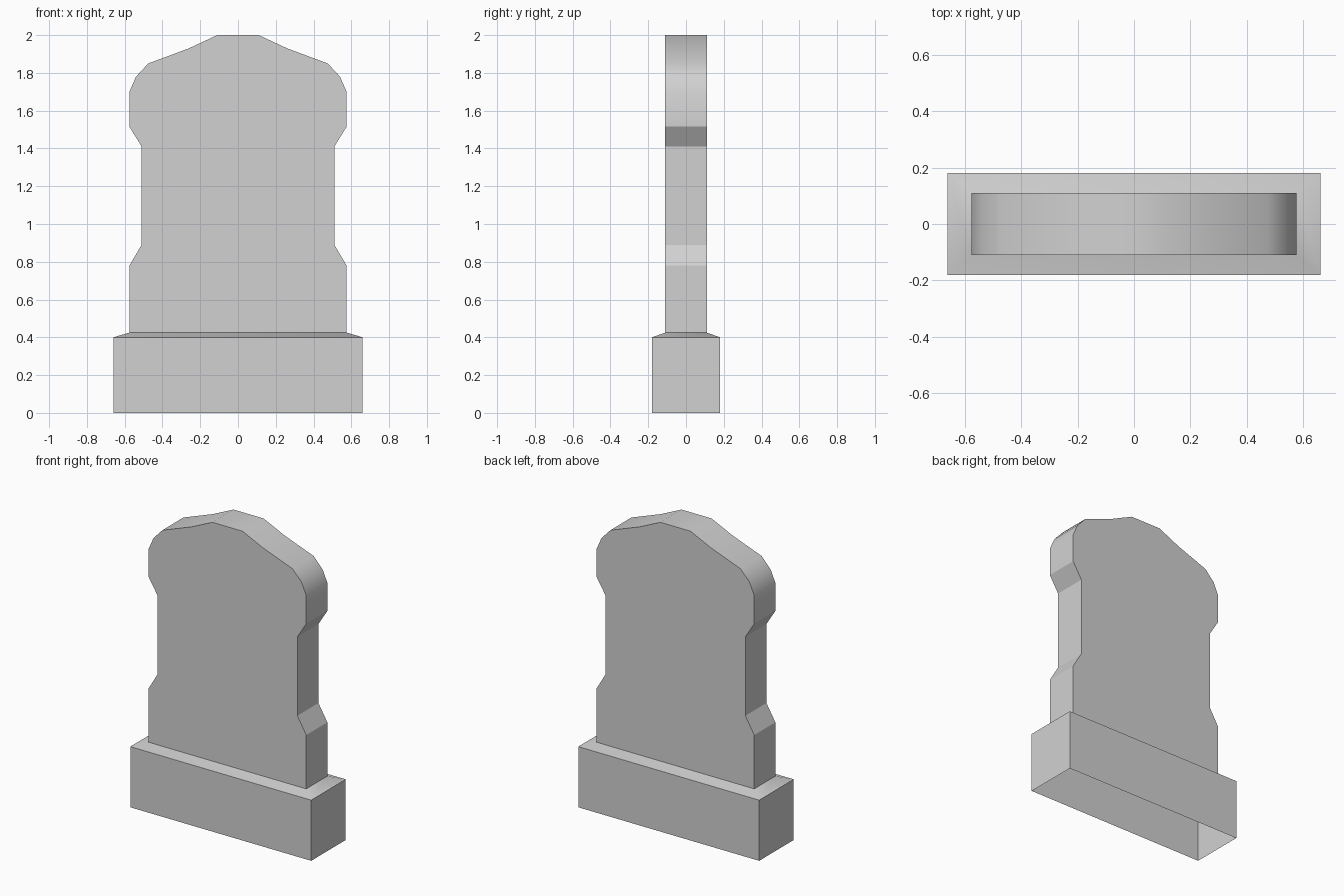
import bpy
import bmesh
import math

cube = bpy.data.objects.get("Cube")
if cube:
    bpy.data.objects.remove(cube, do_unlink=True)

# Plain grey stone
stone = bpy.data.materials.new("grey_stone")
colour = (0.64, 0.64, 0.64, 1)
stone.diffuse_color = colour
stone.use_nodes = True
stone.node_tree.nodes["Principled BSDF"].inputs["Base Color"].default_value = colour


def finish(name, bm):
    bmesh.ops.remove_doubles(bm, verts=bm.verts, dist=0.0001)
    mesh = bpy.data.meshes.new(name)
    bm.to_mesh(mesh)
    bm.free()
    mesh.materials.append(stone)
    obj = bpy.data.objects.new(name, mesh)
    bpy.context.collection.objects.link(obj)
    bpy.ops.object.select_all(action='DESELECT')
    obj.select_set(True)
    bpy.context.view_layer.objects.active = obj
    bpy.ops.object.shade_smooth_by_angle(angle=math.radians(30))


def bridge(bm, ring_a, ring_b, closed=True):
    n = len(ring_a)
    for i in range(n if closed else n - 1):
        j = (i + 1) % n
        bm.faces.new((ring_a[i], ring_a[j], ring_b[j], ring_b[i]))


# Upright slab: half outline mirrored, open underneath where it meets the plinth
half = [(0.575, 0.425), (0.575, 0.78), (0.51, 0.89), (0.51, 1.41),
        (0.575, 1.515), (0.575, 1.70), (0.54, 1.78), (0.475, 1.85),
        (0.26, 1.93), (0.11, 2.0)]
outline = half + [(-x, z) for x, z in reversed(half)]
bm = bmesh.new()
front = [bm.verts.new((x, -0.11, z)) for x, z in outline]
back = [bm.verts.new((x, 0.11, z)) for x, z in outline]
bm.faces.new(front)
bm.faces.new(back[::-1])
bridge(bm, back, front, closed=False)
finish("upright_slab", bm)

# Plinth: hollow walls with a sloped shoulder rising to the slab
bm = bmesh.new()
rings = []
for x, y, z in [(0.66, 0.18, 0), (0.66, 0.18, 0.40), (0.575, 0.11, 0.425)]:
    corners = [(-x, -y), (x, -y), (x, y), (-x, y)]
    rings.append([bm.verts.new((cx, cy, z)) for cx, cy in corners])
for lower, upper in zip(rings, rings[1:]):
    bridge(bm, lower, upper)
finish("plinth", bm)
